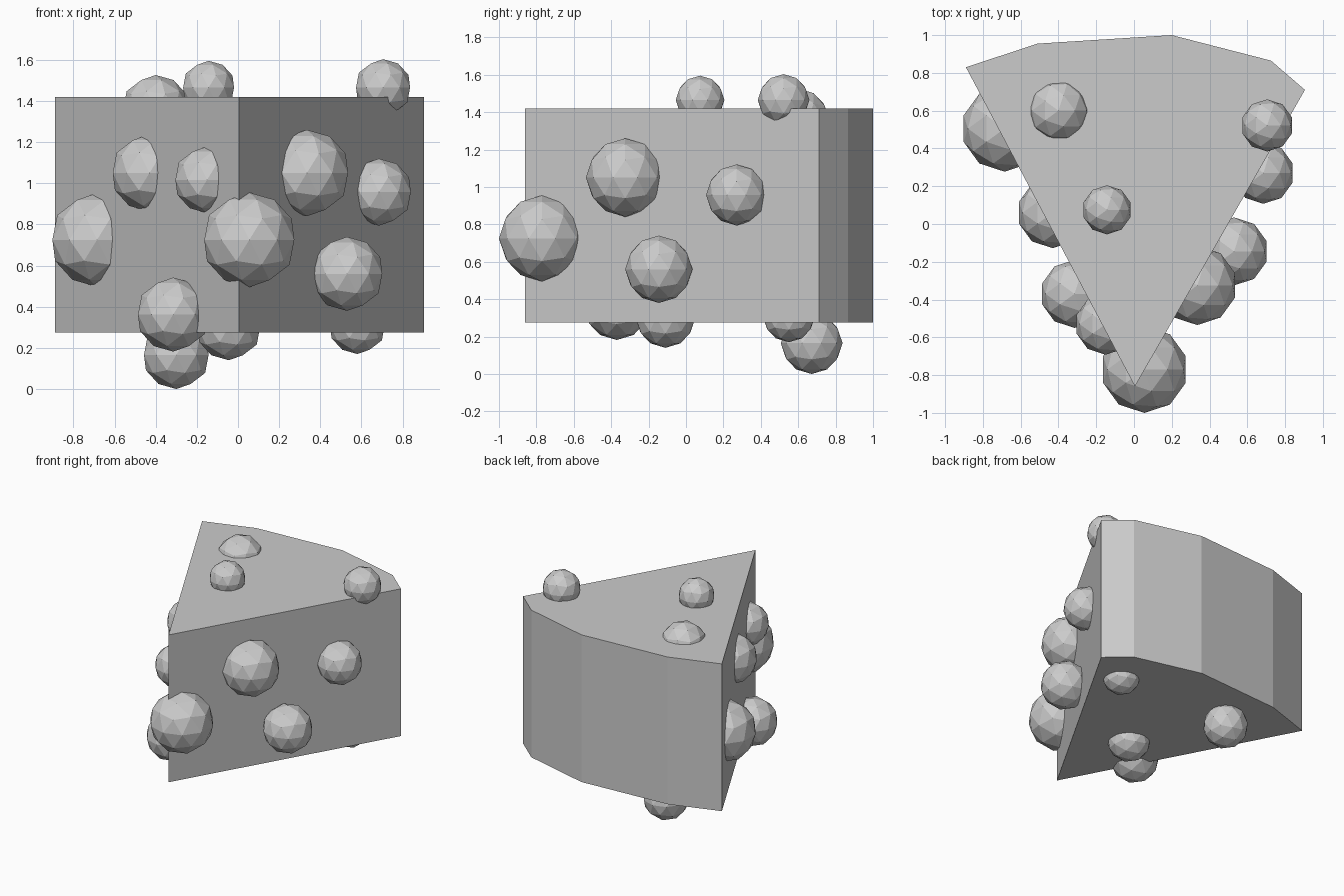
import bpy, bmesh

# Wedge body: plan outline extruded upward
outline = [(0.005, -0.86), (0.905, 0.71), (0.725, 0.865),
           (0.20, 1.0), (-0.51, 0.955), (-0.89, 0.83)]
bm = bmesh.new()
base = bm.faces.new([bm.verts.new((x, y, 0.275)) for x, y in outline])
ext = bmesh.ops.extrude_face_region(bm, geom=[base])
for v in ext["geom"]:
    if isinstance(v, bmesh.types.BMVert):
        v.co.z = 1.42
bmesh.ops.recalc_face_normals(bm, faces=bm.faces)
mesh = bpy.data.meshes.new("wedge")
bm.to_mesh(mesh)
bm.free()
bpy.context.collection.objects.link(bpy.data.objects.new("wedge", mesh))

# Low-poly bubbles embedded in each face: x, y, z, radius
bubbles = {
    "tip": [(0.055, -0.77, 0.725, 0.23)],
    "right": [(0.335, -0.325, 1.05, 0.21), (0.685, 0.27, 0.957, 0.163),
              (0.53, -0.145, 0.56, 0.18)],
    "left": [(-0.43, 0.06, 1.05, 0.188), (-0.15, -0.53, 1.017, 0.162),
             (-0.685, 0.505, 0.725, 0.228), (-0.315, -0.37, 0.362, 0.18)],
    "top": [(-0.40, 0.60, 1.36, 0.166), (-0.143, 0.075, 1.465, 0.13),
            (0.705, 0.522, 1.465, 0.138)],
    "bottom": [(-0.30, 0.672, 0.165, 0.165), (0.58, 0.55, 0.31, 0.14),
               (-0.045, -0.11, 0.30, 0.16)],
}
for side, items in bubbles.items():
    for x, y, z, r in items:
        bpy.ops.mesh.primitive_ico_sphere_add(subdivisions=2, radius=r, location=(x, y, z))
        bpy.context.object.name = side + "_bubble"
